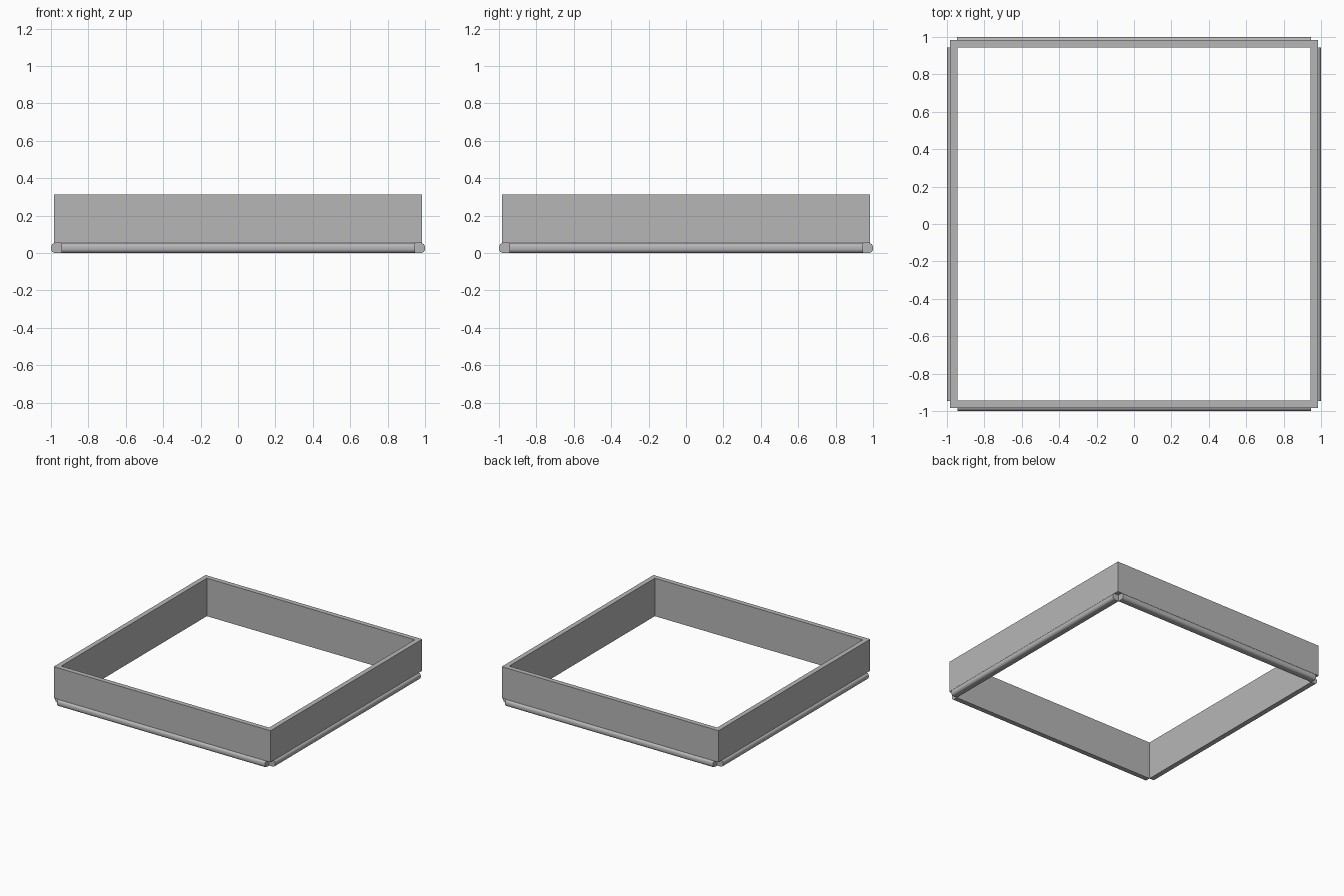
import bpy
import bmesh
import math

if "Cube" in bpy.data.objects:
    bpy.data.objects.remove(bpy.data.objects["Cube"], do_unlink=True)

OUTER, INNER, EDGE = 0.985, 0.945, 1.0
SEAM, TOP = 0.053, 0.312
RADIUS = 0.022

grey = bpy.data.materials.new("plain grey")
grey.use_nodes = True
colour = (0.47, 0.47, 0.47, 1)
grey.diffuse_color = colour
grey.node_tree.nodes["Principled BSDF"].inputs["Base Color"].default_value = colour


def make_object(name, bm):
    bmesh.ops.recalc_face_normals(bm, faces=bm.faces)
    mesh = bpy.data.meshes.new(name)
    bm.to_mesh(mesh)
    bm.free()
    mesh.materials.append(grey)
    obj = bpy.data.objects.new(name, mesh)
    bpy.context.collection.objects.link(obj)
    return obj


def square(bm, half, z):
    return [bm.verts.new((x * half, y * half, z))
            for x, y in ((-1, -1), (1, -1), (1, 1), (-1, 1))]


# Square wall: four loops bridged into a closed ring
bm = bmesh.new()
loops = [square(bm, OUTER, SEAM), square(bm, OUTER, TOP),
         square(bm, INNER, TOP), square(bm, INNER, SEAM)]
for a, b in zip(loops, loops[1:] + loops[:1]):
    for i in range(4):
        j = (i + 1) % 4
        bm.faces.new((a[i], a[j], b[j], b[i]))
make_object("frame_wall", bm)

# Bead cross-section: flat inside, rounded outside corners
profile = [(INNER, SEAM), (INNER, 0)]
for centre_z, start in ((RADIUS, -90), (SEAM - RADIUS, 0)):
    for step in range(7):
        angle = math.radians(start + step * 15)
        profile.append((EDGE - RADIUS + RADIUS * math.cos(angle),
                        centre_z + RADIUS * math.sin(angle)))

# One bead along the foot of each side, stopping short of the corners
for index, side in enumerate(("left", "back", "right", "front")):
    bm = bmesh.new()
    face = bm.faces.new([bm.verts.new((x, -INNER, z)) for x, z in profile])
    new = bmesh.ops.extrude_face_region(bm, geom=[face], use_keep_orig=True)["geom"]
    bmesh.ops.translate(bm, vec=(0, 2 * INNER, 0),
                        verts=[v for v in new if isinstance(v, bmesh.types.BMVert)])
    bead = make_object(side + "_bead", bm)
    bead.rotation_euler.z = index * math.pi / 2
    bpy.ops.object.select_all(action="DESELECT")
    bead.select_set(True)
    bpy.context.view_layer.objects.active = bead
    bpy.ops.object.shade_smooth_by_angle(angle=math.radians(30))
